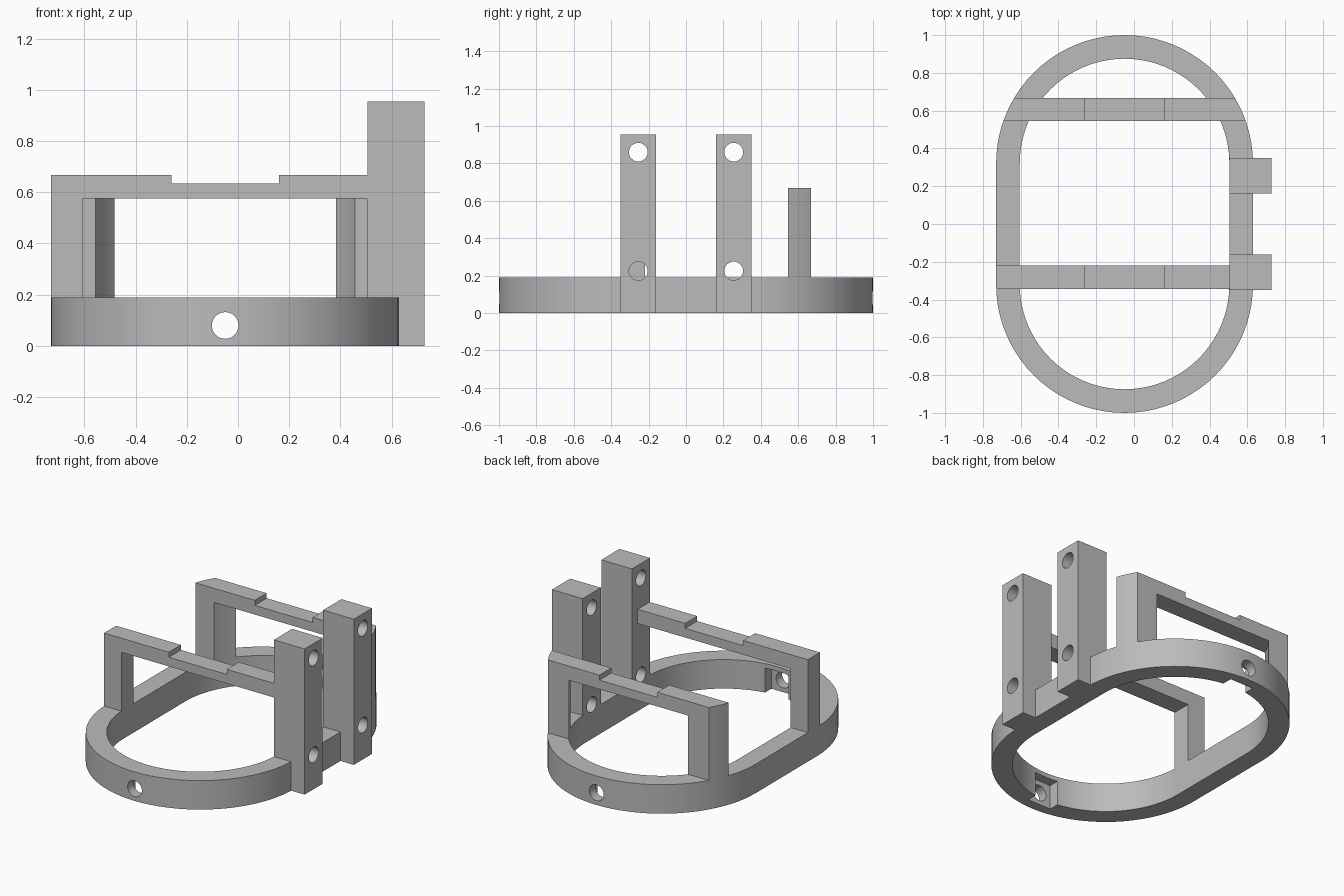
import bpy, bmesh, math

cube = bpy.data.objects.get("Cube")
if cube:
    bpy.data.objects.remove(cube, do_unlink=True)

grey = bpy.data.materials.new("plain grey")
grey.use_nodes = True
COLOUR = (0.5, 0.5, 0.5, 1)
grey.diffuse_color = COLOUR
grey.node_tree.nodes["Principled BSDF"].inputs["Base Color"].default_value = COLOUR

CX = -0.05            # ring centre line
OUTER, INNER = 0.68, 0.555
ARC_Y = 0.32          # centres of the end arcs
RING_H = 0.19
BAR_TOP, BAR_LOW = 0.668, 0.575


def add_object(name, bm):
    bmesh.ops.recalc_face_normals(bm, faces=bm.faces)
    mesh = bpy.data.meshes.new(name)
    bm.to_mesh(mesh)
    bm.free()
    ob = bpy.data.objects.new(name, mesh)
    bpy.context.collection.objects.link(ob)
    mesh.materials.append(grey)
    return ob


def stadium(name, radius, z0, z1, steps=40):
    bm = bmesh.new()
    ring = []
    for side in (1, -1):
        for i in range(steps + 1):
            a = math.pi * i / steps + (0 if side > 0 else math.pi)
            ring.append(bm.verts.new((CX + radius * math.cos(a),
                                      side * ARC_Y + radius * math.sin(a), z0)))
    face = bm.faces.new(ring)
    out = bmesh.ops.extrude_face_region(bm, geom=[face])
    top = [v for v in out["geom"] if isinstance(v, bmesh.types.BMVert)]
    bmesh.ops.translate(bm, verts=top, vec=(0, 0, z1 - z0))
    return add_object(name, bm)


def box(name, x, y, z):
    bm = bmesh.new()
    bmesh.ops.create_cube(bm, size=1)
    for v in bm.verts:
        v.co = [lo + (c + 0.5) * (hi - lo) for c, (lo, hi) in zip(v.co, (x, y, z))]
    return add_object(name, bm)


def rod(name, centre, radius, length, axis):
    bm = bmesh.new()
    bmesh.ops.create_cone(bm, cap_ends=True, segments=32, radius1=radius,
                          radius2=radius, depth=length)
    ob = add_object(name, bm)
    ob.location = centre
    if axis == "x":
        ob.rotation_euler.y = math.pi / 2
    else:
        ob.rotation_euler.x = math.pi / 2
    return ob


def carve(ob, cutters, operation="DIFFERENCE"):
    """Apply each cutter to the object, then drop the cutters."""
    for c in cutters:
        mod = ob.modifiers.new("carve", "BOOLEAN")
        mod.operation, mod.object, mod.solver = operation, c, "EXACT"
    bpy.context.view_layer.update()
    graph = bpy.context.evaluated_depsgraph_get()
    mesh = bpy.data.meshes.new_from_object(ob.evaluated_get(graph))
    ob.modifiers.clear()
    ob.data = mesh
    for c in cutters:
        bpy.data.objects.remove(c, do_unlink=True)


def bolt_holes():
    return [rod("drill", (0.62, y, z), 0.05, 0.4, "x")
            for y in (-0.255, 0.255) for z in (0.225, 0.86)]


# Base ring with end holes and square nut pockets open underneath
base = stadium("base_ring", OUTER, 0, RING_H)
cuts = [stadium("inside", INNER, -0.1, RING_H + 0.1)]
for s in (-1, 1):
    cuts.append(rod("drill", (CX, s * 0.95, 0.08), 0.052, 0.4, "y"))
    ys = sorted((s * 0.8, s * 0.935))
    cuts.append(box("pocket", (CX - 0.085, CX + 0.085), ys, (-0.05, 0.16)))
carve(base, cuts + bolt_holes())
parts = [base]

# Two bridges that follow the ring outline, with a shallow notch on top
for name, y0, y1 in (("front_bridge", -0.345, -0.22), ("back_bridge", 0.545, 0.668)):
    bridge = box(name, (-1, 1), (y0, y1), (RING_H - 0.01, BAR_TOP))
    carve(bridge, [stadium("outline", OUTER, 0, 1)], "INTERSECT")
    carve(bridge, [stadium("opening", INNER, -0.1, BAR_LOW),
                   box("notch", (-0.26, 0.16), (y0 - 0.1, y1 + 0.1), (0.635, 1))]
          + bolt_holes())
    parts.append(bridge)

# Two tall drilled posts on the left side
for name, y in (("front_post", -0.255), ("back_post", 0.255)):
    post = box(name, (0.505, 0.727), (y - 0.094, y + 0.094), (0, 0.955))
    carve(post, bolt_holes())
    parts.append(post)

# Smooth curved walls, keep hard edges
bpy.ops.object.select_all(action="DESELECT")
for p in parts:
    p.select_set(True)
bpy.context.view_layer.objects.active = base
bpy.ops.object.shade_smooth_by_angle(angle=math.radians(30))
